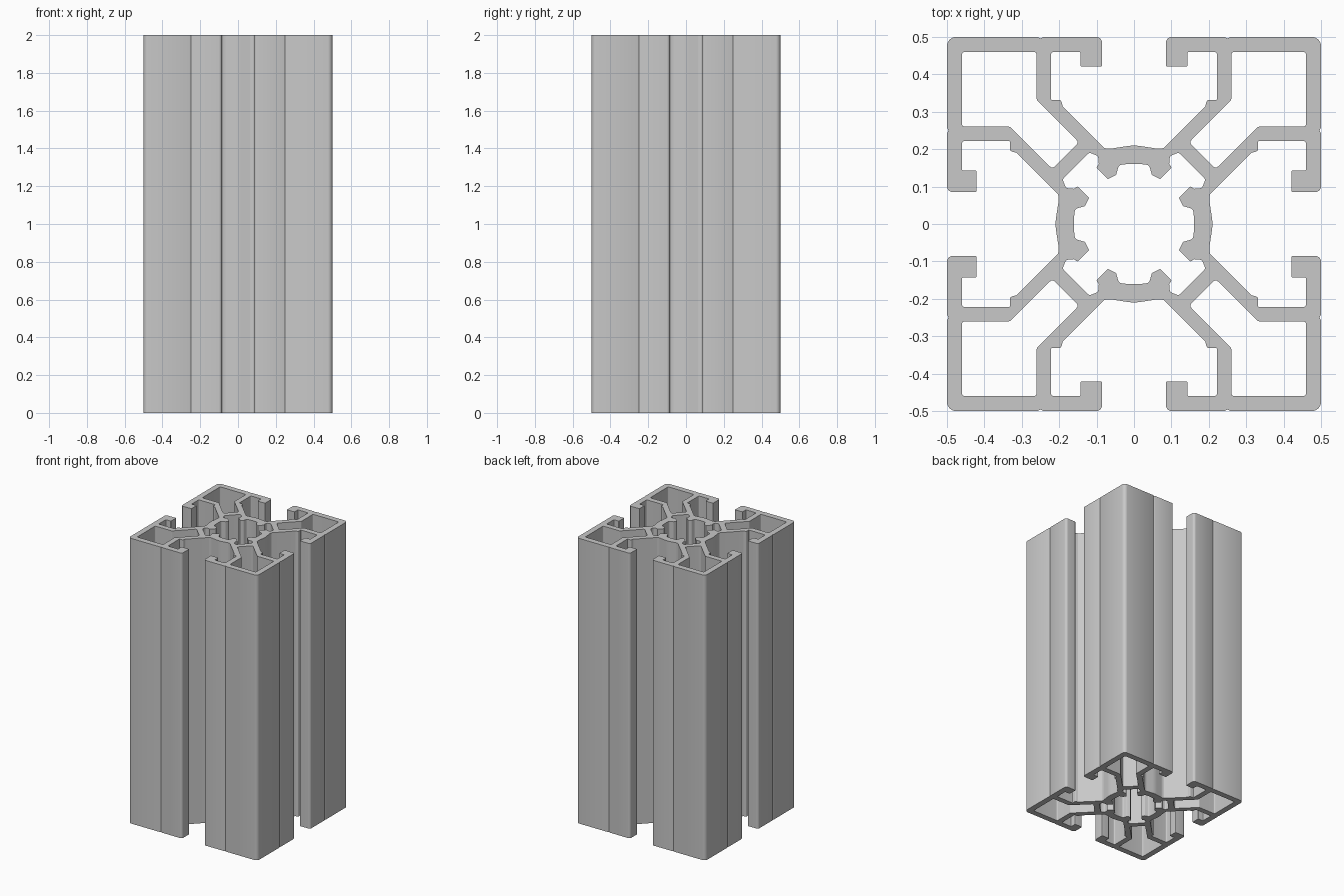
import bpy, bmesh
from math import tan, pi
from mathutils import Vector

if "Cube" in bpy.data.objects:
    bpy.data.objects.remove(bpy.data.objects["Cube"], do_unlink=True)

LENGTH = 2.0

# Each profile is one eighth of a closed loop, as (x, y, corner radius)
outer_wall = [
    (0, .211, .12), (.065, .201, .02), (.08, .203, .01),             # slot floor
    (.19, .313, .005), (.195, .331, .006), (.222, .331, .004),       # step on the web
    (.222, .46, .008), (.143, .46, .004), (.143, .421, .004),        # slot undercut
    (.085, .421, .004), (.085, .5, .016),                            # lip
    (.242, .5, 0), (.25, .496, 0), (.258, .5, 0),                    # marking groove
    (.5, .5, .024),                                                  # outside corner
]
core_bore = [
    (0, .162, .2), (.04, .158, .012), (.048, .131, .006),
    (.07, .12, .003), (.101, .151, .004), (.094, .16, .006),
    (.096, .182, .01), (.12, .191, .01),
]
corner_cavity = [
    (.147, .218, .01), (.26, .331, .008), (.26, .46, .008), (.46, .46, .008),
]


def mirror_diagonal(points):
    """Complete a loop portion by mirroring it across x = y."""
    return points + [(y, x, r) for x, y, r in reversed(points) if x != y]


def turn(points, times):
    for _ in range(times):
        points = [(y, -x, r) for x, y, r in points]
    return points


def round_corners(points, steps=6):
    """Replace every corner that has a radius with a tangent arc."""
    loop = []
    for i, (x, y, r) in enumerate(points):
        corner = Vector((x, y))
        a = Vector(points[i - 1][:2]) - corner
        b = Vector(points[(i + 1) % len(points)][:2]) - corner
        angle = a.angle(b)
        if r == 0 or angle > pi - .01:
            loop.append(corner)
            continue
        reach = min(r / tan(angle / 2), a.length * .48, b.length * .48)
        radius = reach * tan(angle / 2)
        a.normalize()
        b.normalize()
        centre = corner + (a + b).normalized() * (reach ** 2 + radius ** 2) ** .5
        start = (corner + a * reach - centre).normalized()
        end = (corner + b * reach - centre).normalized()
        for k in range(steps + 1):
            spoke = start.lerp(end, k / steps).normalized()
            loop.append(centre + spoke * radius)
    return loop


def full_ring(eighth):
    quarter = mirror_diagonal(eighth)[:-1]
    return [p for q in range(4) for p in turn(quarter, q)]


# Closed loops of the cross-section: outside, centre bore, four corner cavities
loops = [full_ring(outer_wall), full_ring(core_bore)]
loops += [turn(mirror_diagonal(corner_cavity), q) for q in range(4)]

section = bpy.data.curves.new("section", "CURVE")
section.dimensions = "2D"
section.fill_mode = "BOTH"
section.extrude = LENGTH / 2
for points in loops:
    rounded = round_corners(points)
    spline = section.splines.new("POLY")
    spline.points.add(len(rounded) - 1)
    for target, p in zip(spline.points, rounded):
        target.co = (p.x, p.y, 0, 1)
    spline.use_cyclic_u = True

# Extrude the section into a solid bar
helper = bpy.data.objects.new("section", section)
bpy.context.collection.objects.link(helper)
bpy.context.view_layer.update()
mesh = bpy.data.meshes.new_from_object(
    helper.evaluated_get(bpy.context.evaluated_depsgraph_get()))
bpy.data.objects.remove(helper, do_unlink=True)

bm = bmesh.new()
bm.from_mesh(mesh)
bmesh.ops.remove_doubles(bm, verts=bm.verts, dist=.0002)
bmesh.ops.translate(bm, verts=bm.verts, vec=(0, 0, LENGTH / 2))
bmesh.ops.recalc_face_normals(bm, faces=bm.faces)
bm.to_mesh(mesh)
bm.free()

bar = bpy.data.objects.new("slotted_bar", mesh)
mesh.name = "slotted_bar"
bpy.context.collection.objects.link(bar)

# Plain aluminium grey
grey = bpy.data.materials.new("aluminium_grey")
grey.use_nodes = True
colour = (.58, .58, .58, 1)
grey.diffuse_color = colour
grey.node_tree.nodes["Principled BSDF"].inputs["Base Color"].default_value = colour
mesh.materials.clear()
mesh.materials.append(grey)

bpy.ops.object.select_all(action="DESELECT")
bar.select_set(True)
bpy.context.view_layer.objects.active = bar
bpy.ops.object.shade_smooth_by_angle(angle=pi / 6)
